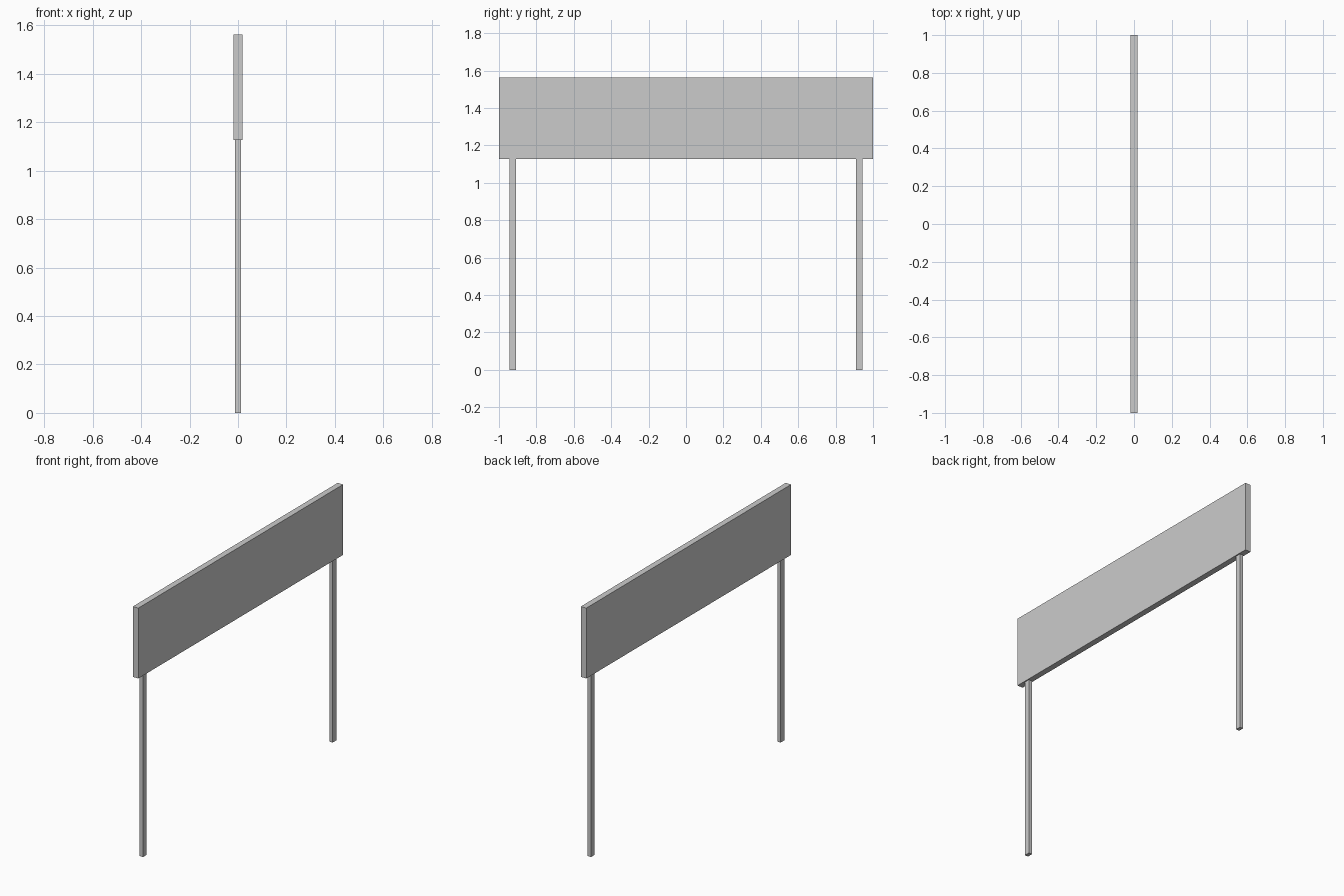
import bpy

if "Cube" in bpy.data.objects:
    bpy.data.objects.remove(bpy.data.objects["Cube"])


def box(name, center, size):
    """Axis-aligned box with its scale applied."""
    bpy.ops.mesh.primitive_cube_add(size=1, location=center)
    ob = bpy.context.object
    ob.name = name
    ob.scale = size
    bpy.ops.object.transform_apply(location=False, rotation=False, scale=True)
    return ob


PANEL_BOTTOM, PANEL_TOP = 1.127, 1.562

# Sign board
box("sign_panel", (0, 0, (PANEL_BOTTOM + PANEL_TOP) / 2),
    (0.037, 2.0, PANEL_TOP - PANEL_BOTTOM))

# Two posts carrying the board
for side, y in (("left", -0.926), ("right", 0.926)):
    box(side + "_post", (0, y, PANEL_BOTTOM / 2), (0.023, 0.035, PANEL_BOTTOM))
